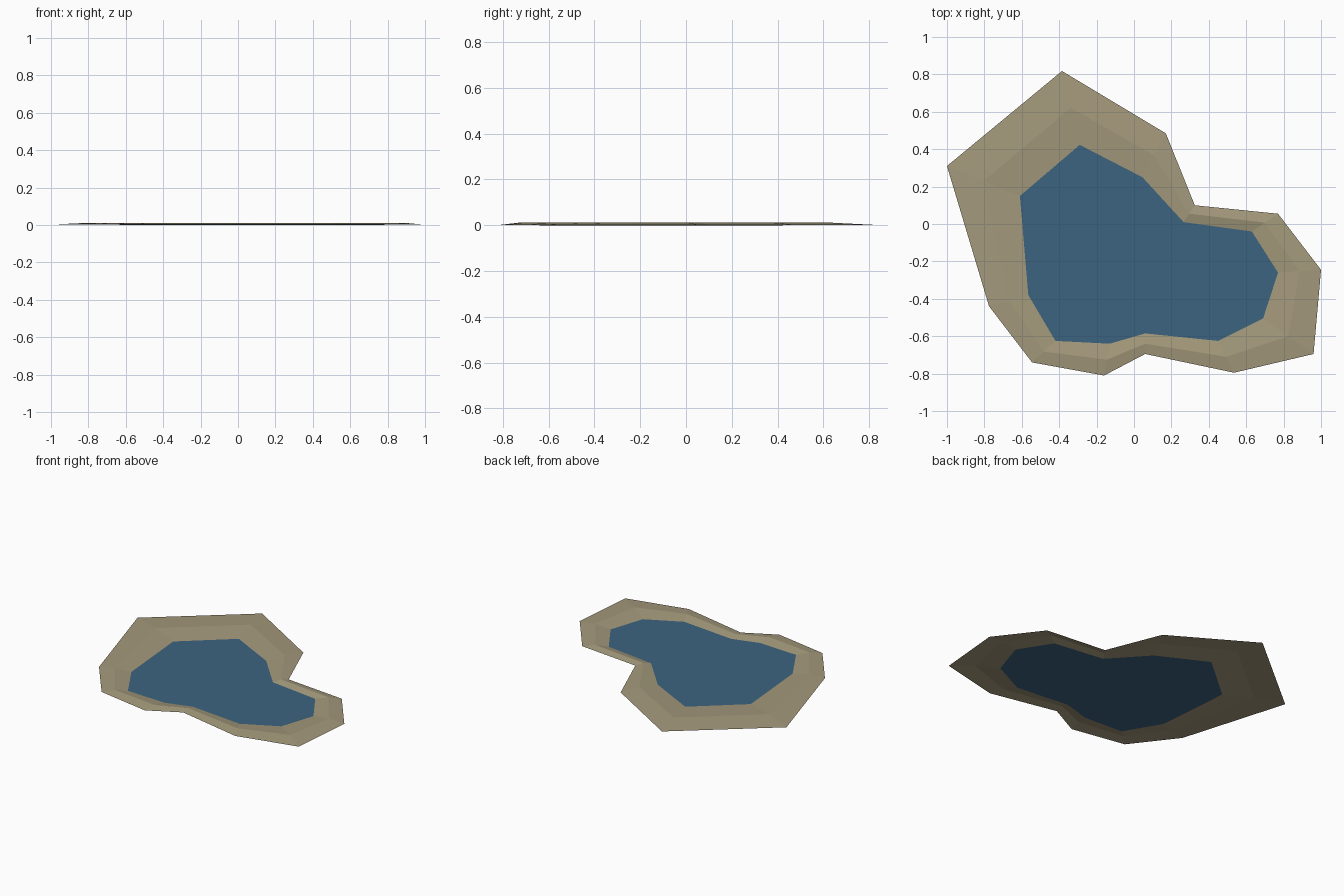
import bpy

if "Cube" in bpy.data.objects:
    bpy.data.objects.remove(bpy.data.objects["Cube"])

# Shoreline points, counter-clockwise: outer bank edge and water edge
OUTER = [(-1, .31), (-.775, -.44), (-.545, -.74), (-.16, -.81), (.06, -.695), (.535, -.795),
         (.96, -.695), (1, -.245), (.77, .055), (.325, .1), (.17, .485), (-.385, .818)]
INNER = [(-.61, .15), (-.565, -.38), (-.42, -.625), (-.13, -.64), (.06, -.585), (.45, -.625),
         (.69, -.505), (.77, -.26), (.63, -.04), (.265, .01), (.045, .25), (-.29, .423)]
N = len(OUTER)


def material(name, rgb):
    m = bpy.data.materials.new(name)
    m.diffuse_color = (*rgb, 1)
    m.use_nodes = True
    m.node_tree.nodes["Principled BSDF"].inputs["Base Color"].default_value = m.diffuse_color
    return m


def mesh_object(name, verts, faces, mat):
    me = bpy.data.meshes.new(name)
    me.from_pydata(verts, [], faces)
    me.materials.append(mat)
    ob = bpy.data.objects.new(name, me)
    bpy.context.collection.objects.link(ob)
    return ob


def ring(points, z):
    return [(x, y, z) for x, y in points]


# Bank: outer edge rises to a low crest halfway in, then dips to the water
crest = [((a[0] + b[0]) / 2, (a[1] + b[1]) / 2) for a, b in zip(OUTER, INNER)]
verts = ring(OUTER, .002) + ring(crest, .012) + ring(INNER, 0)
faces = [(r * N + i, r * N + (i + 1) % N, (r + 1) * N + (i + 1) % N, (r + 1) * N + i)
         for r in range(2) for i in range(N)]
mesh_object("sandy_bank", verts, faces, material("sand", (.37, .32, .20)))

# Water: one flat sheet inside the bank
mesh_object("pond_water", ring(INNER, 0), [tuple(range(N))],
            material("water blue", (.046, .127, .215)))
